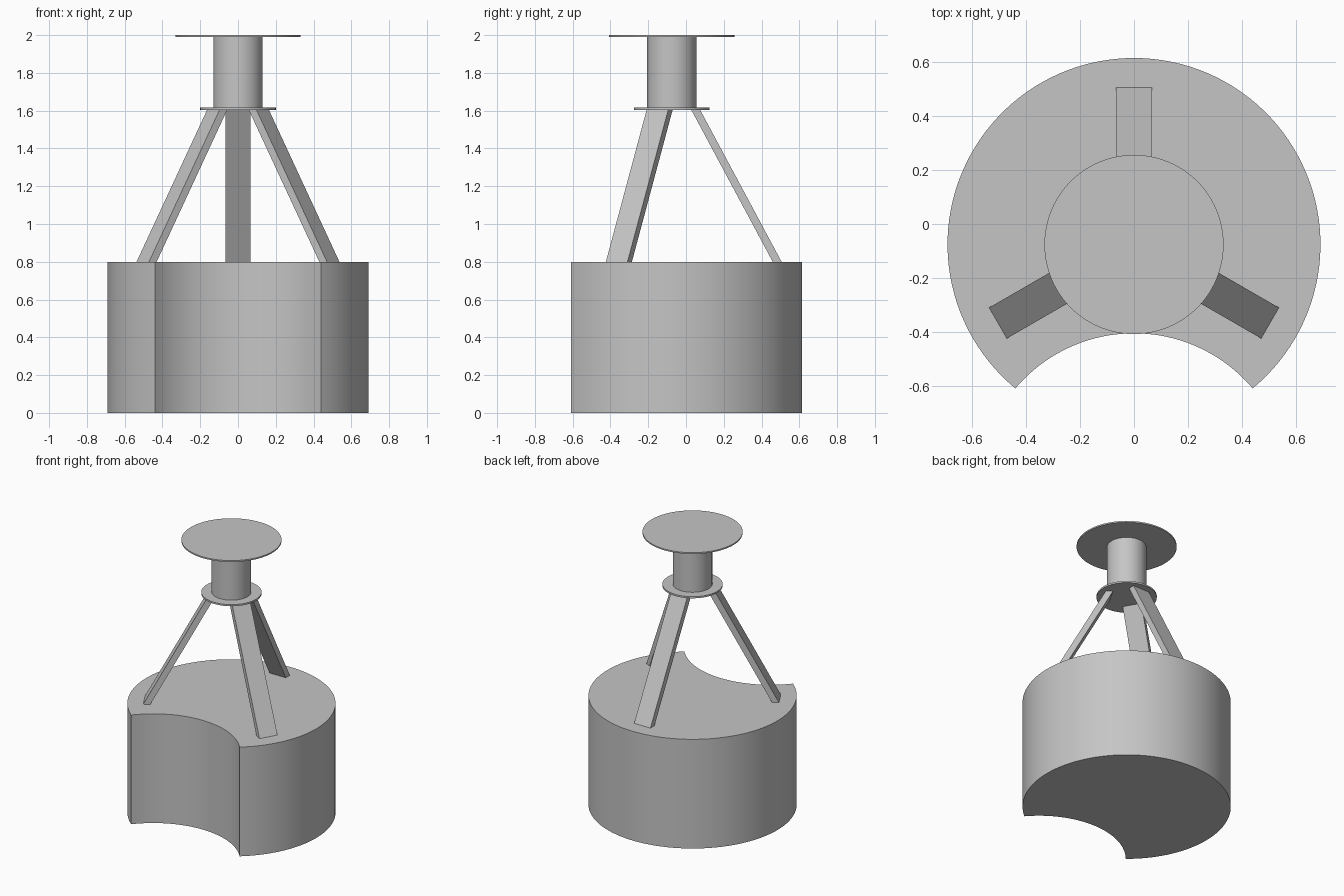
import bpy, bmesh
from math import sin, cos, pi, atan2, radians
from mathutils import Matrix, Vector

cube = bpy.data.objects.get("Cube")
if cube:
    bpy.data.objects.remove(cube)

CENTRE = Vector((0, -0.076, 0))

grey = bpy.data.materials.new("plain grey")
grey.use_nodes = True
grey.diffuse_color = (0.56, 0.56, 0.56, 1)
grey.node_tree.nodes["Principled BSDF"].inputs["Base Color"].default_value = grey.diffuse_color


def finish(name, bm, smooth=True):
    bmesh.ops.recalc_face_normals(bm, faces=bm.faces)
    mesh = bpy.data.meshes.new(name)
    bm.to_mesh(mesh)
    bm.free()
    mesh.materials.append(grey)
    ob = bpy.data.objects.new(name, mesh)
    bpy.context.collection.objects.link(ob)
    ob.location = CENTRE
    if smooth:
        bpy.ops.object.select_all(action="DESELECT")
        ob.select_set(True)
        bpy.context.view_layer.objects.active = ob
        bpy.ops.object.shade_smooth_by_angle(angle=radians(30))
    return ob


def prism(name, outline, z0, z1):
    """Extrude a flat outline from z0 up to z1."""
    bm = bmesh.new()
    base = bm.faces.new([bm.verts.new((x, y, z0)) for x, y in outline])
    top = bmesh.ops.extrude_face_region(bm, geom=[base], use_keep_orig=True)
    moved = [v for v in top["geom"] if isinstance(v, bmesh.types.BMVert)]
    bmesh.ops.translate(bm, verts=moved, vec=(0, 0, z1 - z0))
    return finish(name, bm)


def arc(radius, start, end, steps, cy=0):
    return [(radius * cos(start + (end - start) * i / steps),
             cy + radius * sin(start + (end - start) * i / steps))
            for i in range(steps + 1)]


# Drum with a round bite out of the front
R, tip_x, tip_y = 0.691, 0.44, -0.533
bite_r, bite_y = 0.575, -0.904
a = atan2(tip_y, tip_x)
b = atan2(tip_y - bite_y, tip_x)
outline = arc(R, a, pi - a, 96) + arc(bite_r, pi - b, b, 40, bite_y)[1:-1]
prism("drum_base", outline, 0, 0.8)

# Neck and its two thin plates
for name, radius, z0, z1 in (("lower_plate", 0.2, 1.604, 1.616),
                             ("neck", 0.131, 1.616, 1.99),
                             ("top_plate", 0.332, 1.99, 2.0)):
    prism(name, arc(radius, 0, 2 * pi, 96)[:-1], z0, z1)

# Three leaning flat legs
for name, angle in (("back_leg", 90), ("front_right_leg", 210), ("front_left_leg", 330)):
    bm = bmesh.new()
    bmesh.ops.create_cube(bm, size=1)
    for v in bm.verts:
        upper, outer = v.co.z > 0, v.co.x > 0
        v.co = ((0.104 if upper else 0.535) + (0.047 if outer else 0),
                v.co.y * 0.132, 1.604 if upper else 0.8)
    bm.transform(Matrix.Rotation(radians(angle), 4, "Z"))
    finish(name, bm, smooth=False)
